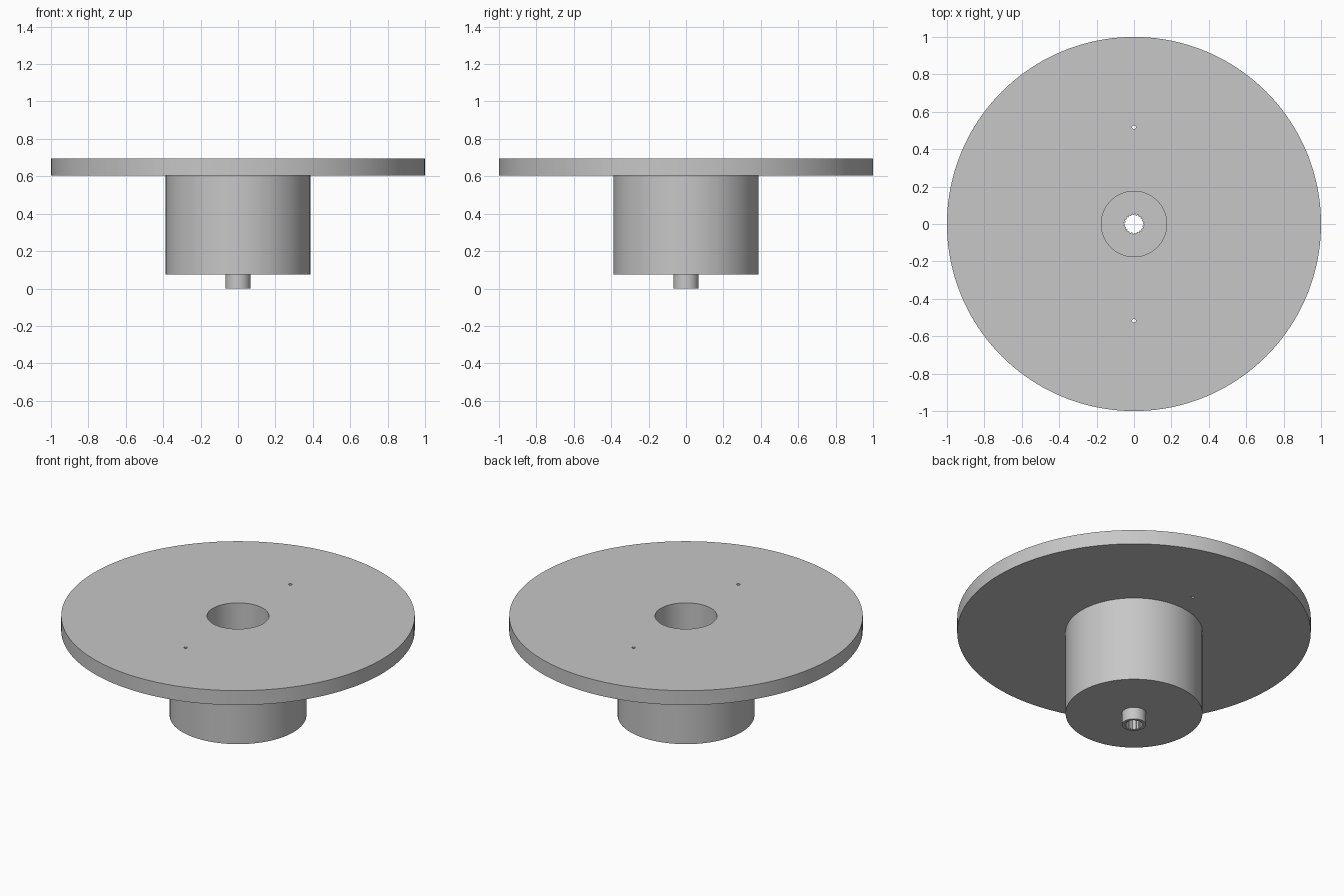
import bpy
import bmesh
from math import cos, sin, tau, radians

if "Cube" in bpy.data.objects:
    bpy.data.objects.remove(bpy.data.objects["Cube"])

TEETH = 20
SEGMENTS = TEETH * 8

grey = bpy.data.materials.new("plain grey")
grey.use_nodes = True
grey.diffuse_color = (0.57, 0.57, 0.57, 1)
grey.node_tree.nodes["Principled BSDF"].inputs["Base Color"].default_value = grey.diffuse_color


def lathe(name, profile):
    """Turn a closed profile of (radius, height, tooth depth) around z."""
    bm = bmesh.new()
    rings = []
    for radius, z, tooth in profile:
        ring = []
        for i in range(SEGMENTS):
            r = radius - (tooth if i % 8 < 4 else 0)
            a = tau * i / SEGMENTS
            ring.append(bm.verts.new((r * cos(a), r * sin(a), z)))
        rings.append(ring)
    for k, lower in enumerate(rings):
        upper = rings[(k + 1) % len(rings)]
        for i in range(SEGMENTS):
            j = (i + 1) % SEGMENTS
            bm.faces.new((lower[i], lower[j], upper[j], upper[i]))
    bmesh.ops.recalc_face_normals(bm, faces=bm.faces)
    mesh = bpy.data.meshes.new(name)
    bm.to_mesh(mesh)
    bm.free()
    mesh.materials.append(grey)
    obj = bpy.data.objects.new(name, mesh)
    bpy.context.collection.objects.link(obj)
    return obj


def activate(obj):
    bpy.ops.object.select_all(action='DESELECT')
    obj.select_set(True)
    bpy.context.view_layer.objects.active = obj


PLATE_TOP, PLATE_BOTTOM, BORE = 0.695, 0.605, 0.175

# Round plate with a central opening
plate = lathe("round_plate", [
    (BORE, PLATE_BOTTOM, 0), (1, PLATE_BOTTOM, 0),
    (1, PLATE_TOP, 0), (BORE, PLATE_TOP, 0)])

# Hub with a deep bore, ending in a toothed socket
hub = lathe("hub_with_socket", [
    (0.068, 0, 0), (0.068, 0.075, 0), (0.387, 0.075, 0),
    (0.387, PLATE_BOTTOM, 0), (BORE, PLATE_BOTTOM, 0),
    (BORE, 0.15, 0), (0.053, 0.15, 0.006), (0.053, 0, 0.006)])

# Two pin holes through the plate
for side in (-1, 1):
    bpy.ops.mesh.primitive_cylinder_add(
        vertices=24, radius=0.01, depth=0.3, location=(0, side * 0.517, 0.65))
    cutter = bpy.context.object
    cutter.name = "pin_hole_cutter"
    cutter.hide_render = True
    cutter.data.materials.append(grey)
    cut = plate.modifiers.new("pin hole", 'BOOLEAN')
    cut.operation = 'DIFFERENCE'
    cut.solver = 'EXACT'
    cut.object = cutter
    activate(plate)
    bpy.ops.object.modifier_apply(modifier=cut.name)
    bpy.data.objects.remove(cutter)

# Smooth round walls, crisp rims
for part in (plate, hub):
    activate(part)
    bpy.ops.object.shade_smooth_by_angle(angle=radians(30))
